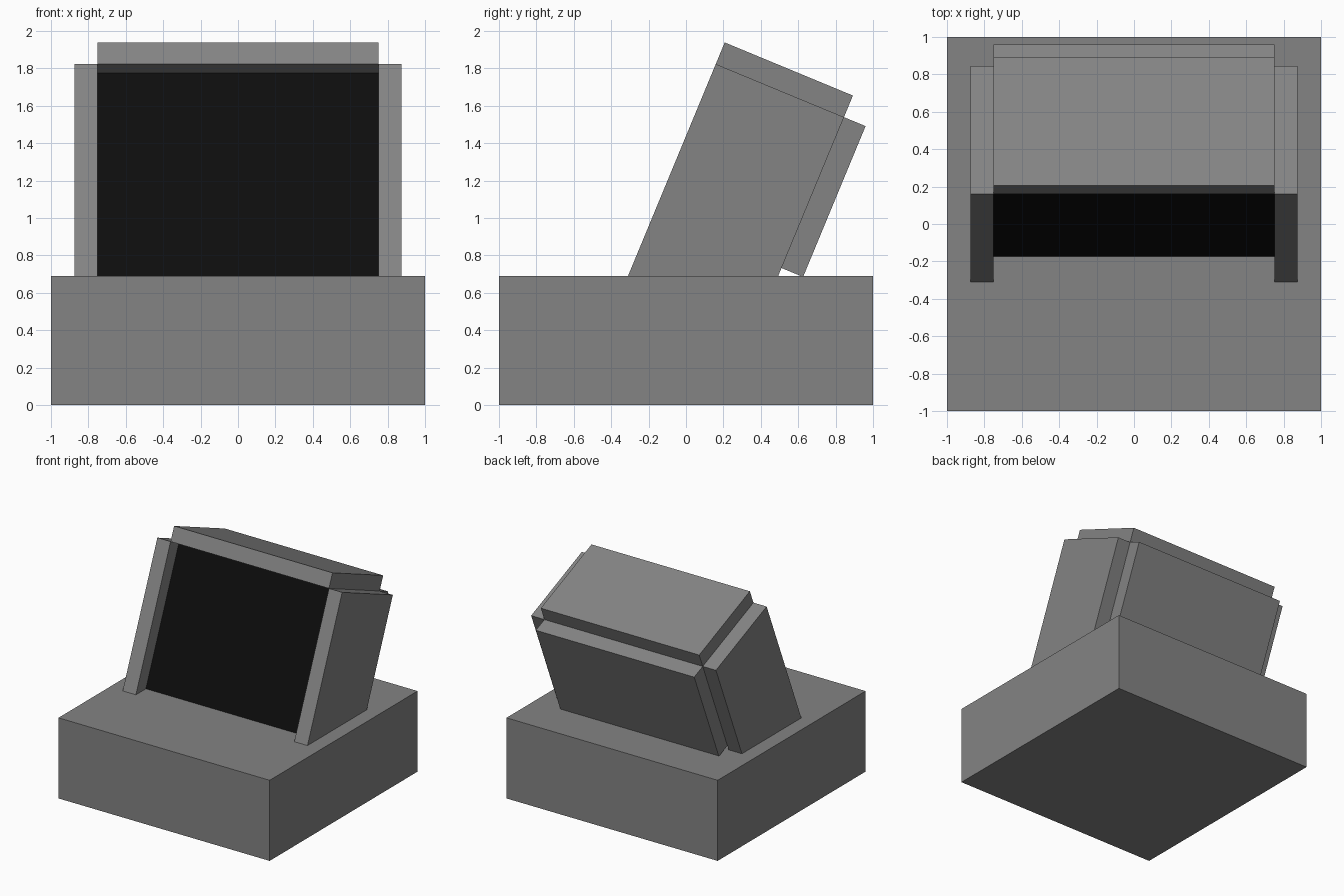
import bpy
from math import radians
from mathutils import Matrix, Vector

cube = bpy.data.objects.get("Cube")
if cube:
    bpy.data.objects.remove(cube, do_unlink=True)


def make_material(name, value):
    mat = bpy.data.materials.new(name)
    mat.use_nodes = True
    colour = (value, value, value, 1)
    mat.diffuse_color = colour
    mat.node_tree.nodes["Principled BSDF"].inputs["Base Color"].default_value = colour
    return mat


grey = make_material("grey", 0.23)
black = make_material("screen black", 0.004)

BASE_TOP = 0.69
# Leaning frame: local y is depth, local z runs up the slope
LEAN = Matrix.Translation((0, -0.31, BASE_TOP)) @ Matrix.Rotation(radians(-22.5), 4, "X")


def box(name, low, high, mat, frame=Matrix()):
    low, high = Vector(low), Vector(high)
    bpy.ops.mesh.primitive_cube_add(size=1)
    obj = bpy.context.object
    obj.name = name
    obj.data.transform(frame @ Matrix.Translation((low + high) / 2)
                       @ Matrix.Diagonal((*(high - low), 1)))
    obj.data.materials.append(mat)
    return obj


WALL = 0.125    # panel thickness
HALF = 0.75     # half width between the side panels
DEPTH = 0.742   # depth of the leaning case
TOP = 1.226     # slope height of the side panels

# Block base
box("base", (-1, -1, 0), (1, 1, BASE_TOP), grey)

# Side panels, sunk into the base
for side, x in (("left", HALF), ("right", -HALF - WALL)):
    box(side + "_side_panel", (x, 0, -0.02), (x + WALL, DEPTH, TOP), grey, LEAN)

# Top and back panels meet the sides edge to edge
box("top_panel", (-HALF, 0, TOP), (HALF, DEPTH, TOP + WALL), grey, LEAN)
box("back_panel", (-HALF, DEPTH, 0.353), (HALF, DEPTH + WALL, TOP), grey, LEAN)

# Recessed screen
box("screen", (-HALF, WALL, 0), (HALF, 2 * WALL, TOP), black, LEAN)
